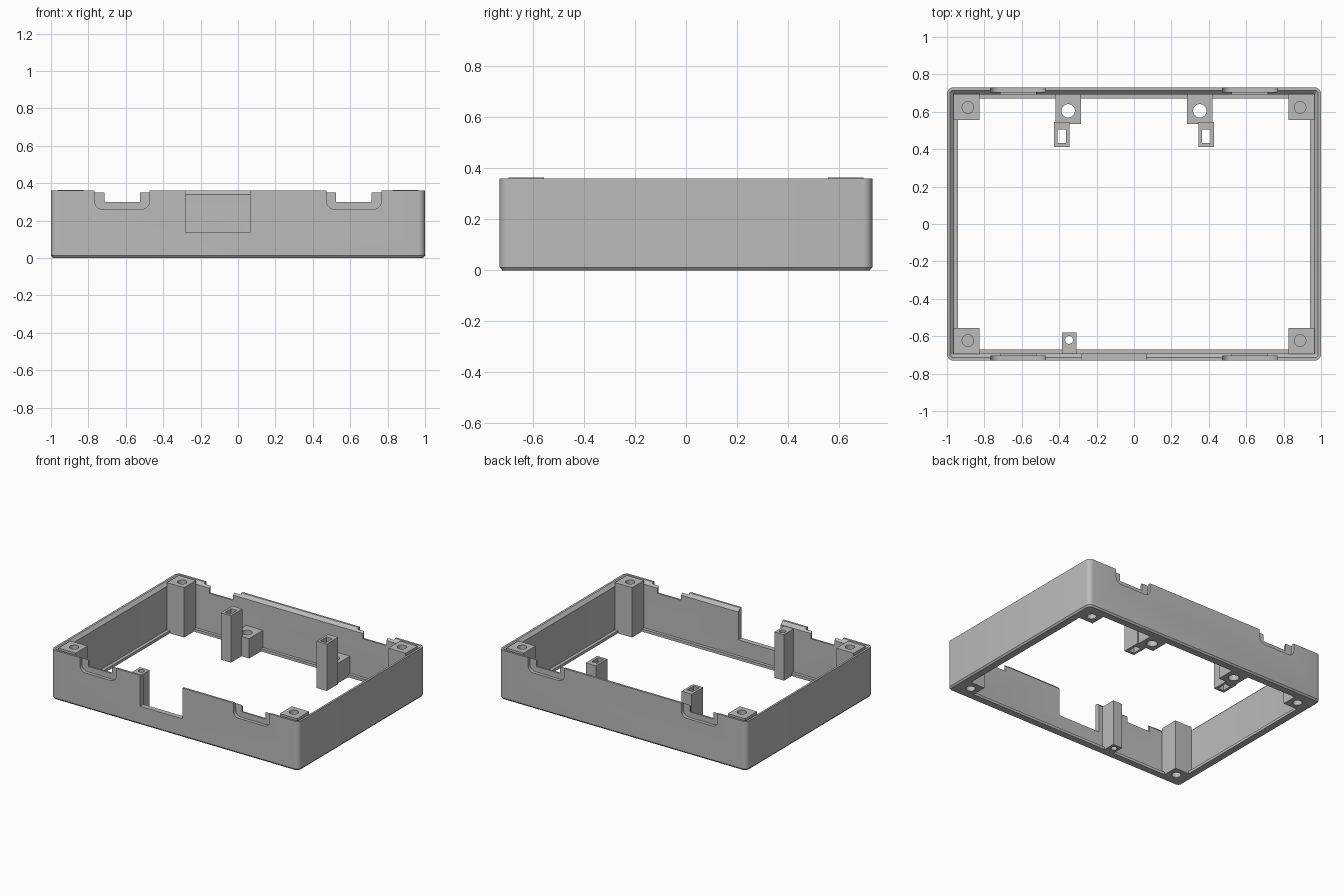
import bpy, bmesh, math
from mathutils import Matrix

if "Cube" in bpy.data.objects:
    bpy.data.objects.remove(bpy.data.objects["Cube"], do_unlink=True)

HX, HY, TOP = 1.0, 0.73, 0.36

grey = bpy.data.materials.new("plain grey")
grey.use_nodes = True
grey.diffuse_color = (0.5, 0.5, 0.5, 1)
grey.node_tree.nodes["Principled BSDF"].inputs["Base Color"].default_value = (0.5, 0.5, 0.5, 1)


def finish(bm, name):
    bmesh.ops.recalc_face_normals(bm, faces=bm.faces[:])
    mesh = bpy.data.meshes.new(name)
    bm.to_mesh(mesh)
    bm.free()
    mesh.materials.append(grey)
    ob = bpy.data.objects.new(name, mesh)
    bpy.context.collection.objects.link(ob)
    return ob


def box(name, x0, x1, y0, y1, z0, z1):
    bm = bmesh.new()
    bmesh.ops.create_cube(bm, size=1)
    for v in bm.verts:
        v.co.x = x1 if v.co.x > 0 else x0
        v.co.y = y1 if v.co.y > 0 else y0
        v.co.z = z1 if v.co.z > 0 else z0
    return finish(bm, name)


def cylinder(name, x, y, r, z0, z1):
    bm = bmesh.new()
    bmesh.ops.create_cone(bm, cap_ends=True, segments=32, radius1=r, radius2=r, depth=z1 - z0,
                          matrix=Matrix.Translation((x, y, (z0 + z1) / 2)))
    return finish(bm, name)


def rounded(hx, hy, r, steps=6):
    """Points of a rounded rectangle, anticlockwise."""
    pts = []
    for k, (sx, sy) in enumerate(((1, 1), (-1, 1), (-1, -1), (1, -1))):
        for i in range(steps + 1):
            a = math.pi / 2 * (k + i / steps)
            pts.append((sx * (hx - r) + r * math.cos(a), sy * (hy - r) + r * math.sin(a)))
    return pts


def cut(ob, cutters):
    """Subtract each cutter, then remove it."""
    for c in cutters:
        c.hide_render = True
        mod = ob.modifiers.new("cut", 'BOOLEAN')
        mod.operation, mod.solver, mod.object = 'DIFFERENCE', 'EXACT', c
        bpy.context.view_layer.update()
        mesh = bpy.data.meshes.new_from_object(ob.evaluated_get(bpy.context.evaluated_depsgraph_get()))
        ob.modifiers.clear()
        ob.data = mesh
        bpy.data.objects.remove(c, do_unlink=True)


# Wall frame: cross-section (inset, height) swept around a rounded rectangle
section = [(0.01, 0), (0, 0.012), (0, TOP), (0.015, TOP), (0.037, 0.338),
           (0.037, 0.02), (0.06, 0.02), (0.06, 0)]
bm = bmesh.new()
rings = [[bm.verts.new((x, y, z)) for x, y in rounded(HX - d, HY - d, max(0.035 - d, 0.004))]
         for d, z in section]
for k, ring in enumerate(rings):
    nxt = rings[(k + 1) % len(rings)]
    for i in range(len(ring)):
        j = (i + 1) % len(ring)
        bm.faces.new((ring[i], ring[j], nxt[j], nxt[i]))
frame = finish(bm, "wall_frame")


def recess(cx, side):
    """Round-bottomed pocket in the outer face of a wall."""
    bm = bmesh.new()
    y0, y1 = side * (HY - 0.024), side * (HY + 0.1)
    pts = [(cx + x, 0.41 + z) for x, z in rounded(0.147, 0.15, 0.045)]
    a = [bm.verts.new((x, y0, z)) for x, z in pts]
    b = [bm.verts.new((x, y1, z)) for x, z in pts]
    bm.faces.new(a)
    bm.faces.new(b)
    for i in range(len(a)):
        j = (i + 1) % len(a)
        bm.faces.new((a[i], a[j], b[j], b[i]))
    return finish(bm, "recess_cutter")


# Stepped notches front and back, and the open window in the front wall
for side in (-1, 1):
    for cx in (-0.62, 0.62):
        y0, y1 = sorted((side * 0.6, side * 0.9))
        cut(frame, [recess(cx, side), box("notch_cutter", cx - 0.095, cx + 0.095, y0, y1, 0.3, 0.5)])
cut(frame, [box("window_cutter", -0.28, 0.063, -0.9, -0.6, 0.135, 0.5)])

parts = [frame]

# Corner posts with blind screw holes above and below
for sx, nx in ((-1, "right"), (1, "left")):
    for sy, ny in ((-1, "front"), (1, "back")):
        x0, x1 = sorted((sx * 0.825, sx * 0.965))
        y0, y1 = sorted((sy * 0.557, sy * 0.695))
        post = box(f"{ny}_{nx}_corner_post", x0, x1, y0, y1, 0, TOP + 0.004)
        cut(post, [cylinder("hole", sx * 0.888, sy * 0.623, 0.031, 0.24, 0.5),
                   cylinder("hole", sx * 0.888, sy * 0.623, 0.031, -0.1, 0.12)])
        parts.append(post)

# Back brackets: low drilled block with a tall slotted post in front
for s, n in ((-1, "right"), (1, "left")):
    x0, x1 = sorted((s * 0.284, s * 0.42))
    block = box(f"{n}_bracket_block", x0, x1, 0.535, 0.7, 0, 0.145)
    cut(block, [cylinder("hole", s * 0.352, 0.605, 0.036, -0.1, 0.5)])
    x0, x1 = sorted((s * 0.346, s * 0.428))
    post = box(f"{n}_slotted_post", x0, x1, 0.413, 0.545, 0, 0.342)
    x0, x1 = sorted((s * 0.363, s * 0.409))
    cut(post, [box("slot", x0, x1, 0.432, 0.505, -0.1, 0.5)])
    parts += [block, post]

# Single drilled post beside the window
post = box("front_post", -0.385, -0.308, -0.695, -0.58, 0, 0.335)
cut(post, [cylinder("hole", -0.347, -0.62, 0.021, -0.1, 0.5)])
parts.append(post)

# Smooth shading with sharp edges kept
bpy.ops.object.select_all(action='DESELECT')
for ob in parts:
    ob.select_set(True)
bpy.context.view_layer.objects.active = frame
bpy.ops.object.shade_smooth_by_angle(angle=math.radians(30))
